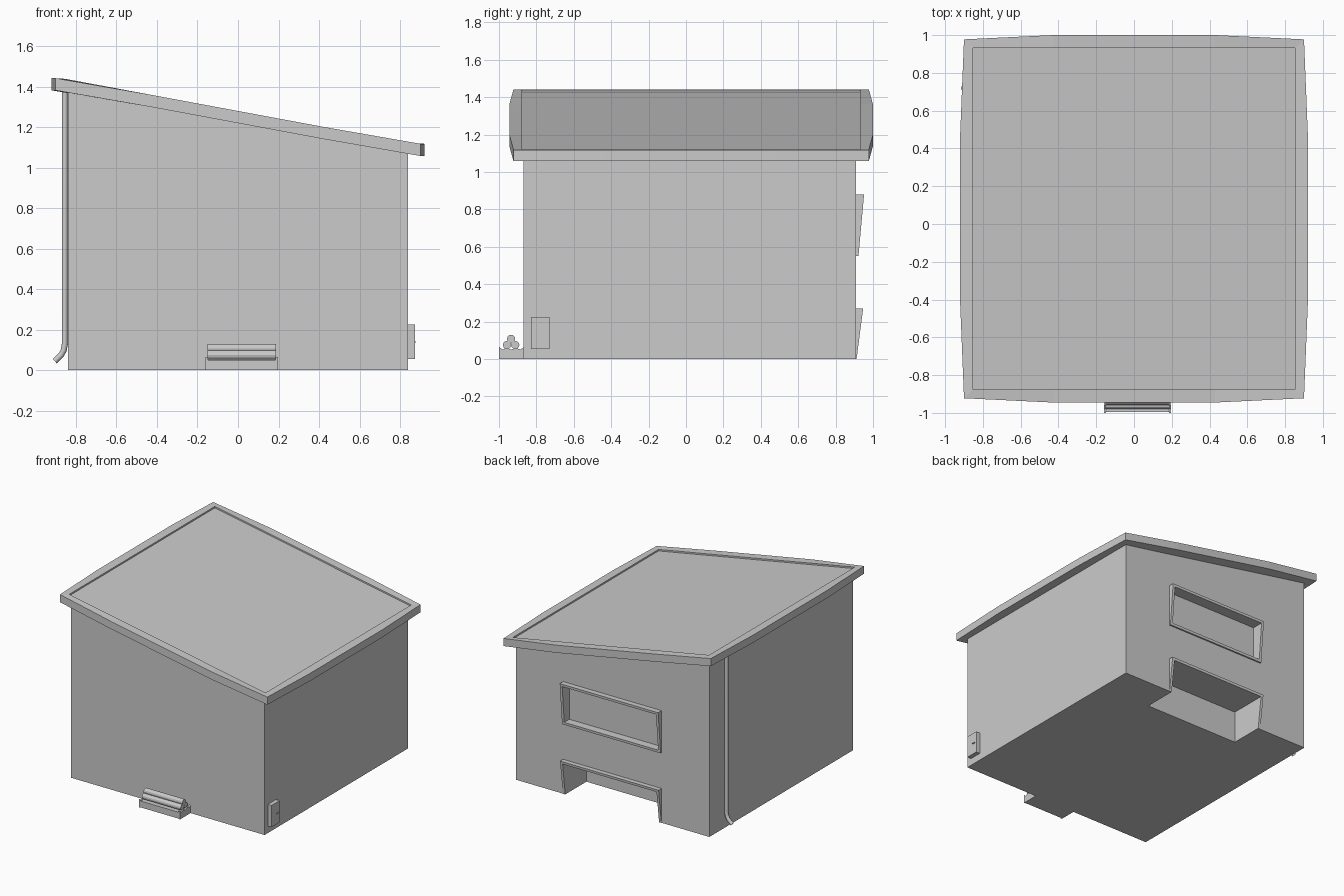
import bpy, bmesh, math
from mathutils import Vector

if "Cube" in bpy.data.objects:
    bpy.data.objects.remove(bpy.data.objects["Cube"])


def finish(name, bm):
    bmesh.ops.recalc_face_normals(bm, faces=bm.faces)
    me = bpy.data.meshes.new(name)
    bm.to_mesh(me)
    bm.free()
    ob = bpy.data.objects.new(name, me)
    bpy.context.collection.objects.link(ob)
    return ob


def prism(name, pts, axis, a, b):
    """Extrude a 2D profile along 'x' (pts are y,z) or 'y' (pts are x,z)."""
    bm = bmesh.new()
    at = (lambda p: (a, p[0], p[1])) if axis == 'x' else (lambda p: (p[0], a, p[1]))
    face = bm.faces.new([bm.verts.new(at(p)) for p in pts])
    out = bmesh.ops.extrude_face_region(bm, geom=[face])
    move = Vector((b - a, 0, 0)) if axis == 'x' else Vector((0, b - a, 0))
    bmesh.ops.translate(bm, vec=move, verts=[v for v in out['geom'] if isinstance(v, bmesh.types.BMVert)])
    return finish(name, bm)


def box(name, x0, x1, y0, y1, z0, z1):
    return prism(name, [(y0, z0), (y1, z0), (y1, z1), (y0, z1)], 'x', x0, x1)


def cut(target, cutter):
    mod = target.modifiers.new("cut", 'BOOLEAN')
    mod.operation, mod.solver, mod.object = 'DIFFERENCE', 'EXACT', cutter
    bpy.context.view_layer.objects.active = target
    bpy.ops.object.modifier_apply(modifier=mod.name)


# Shed walls with a sloping top
walls = prism("walls", [(-0.84, 0), (0.84, 0), (0.84, 1.07), (-0.84, 1.385)], 'y', -0.87, 0.91)

# Back openings with wedge-shaped surrounds: z range, front y at bottom and top, recess y
openings = [("window", 0.55, 0.88, 0.922, 0.952, 0.57, 0.86),
            ("hatch", 0.0, 0.27, 0.912, 0.947, -0.1, 0.65)]
for label, zb, zt, yb, yt, cut_z, depth in openings:
    frame = prism(label + "_frame", [(0.89, zb), (yb, zb), (yt, zt), (0.89, zt)], 'x', -0.425, 0.43)
    cutter = box(label + "_cutter", -0.405, 0.41, depth, 1.2, cut_z, zt - 0.02)
    cut(walls, cutter)
    cut(frame, cutter)
    bpy.data.objects.remove(cutter)


# Roof: bulging outline, raised rim and recessed panel
def outline(cx, cy, hx, hy):
    q = [(hx, -0.455), (hx, 0.455), (cx, cy), (0.43, hy), (-0.43, hy), (-cx, cy)]
    return q + [(-x, -y) for x, y in q]


def slope(x):
    return -0.186 * max(-0.87, min(0.87, x))


bm = bmesh.new()
outer = outline(0.90, 0.95, 0.92, 0.9725)
inner = outline(0.852, 0.903, 0.852, 0.903)
rings = []
for pts, z in [(outer, 1.22), (outer, 1.28), (inner, 1.28), (inner, 1.268)]:
    rings.append([bm.verts.new((x, y + 0.0275, z + slope(x))) for x, y in pts])
for lo, hi in zip(rings, rings[1:]):
    for i in range(12):
        j = (i + 1) % 12
        bm.faces.new((lo[i], lo[j], hi[j], hi[i]))
bm.faces.new(rings[0])
bm.faces.new(rings[-1])
finish("roof", bm)

# Downpipe on the left wall
curve = bpy.data.curves.new("downpipe", 'CURVE')
curve.dimensions = '3D'
curve.bevel_depth, curve.bevel_resolution, curve.use_fill_caps = 0.015, 2, True
path = [(-0.855, 1.39), (-0.855, 0.13), (-0.86, 0.1), (-0.873, 0.075), (-0.905, 0.045)]
spline = curve.splines.new('POLY')
spline.points.add(len(path) - 1)
for p, (x, z) in zip(spline.points, path):
    p.co = (x, 0.72, z, 1)
bpy.context.collection.objects.link(bpy.data.objects.new("downpipe", curve))

# Meter box with handle on the right wall
box("meter_box", 0.83, 0.873, -0.83, -0.73, 0.055, 0.225)
box("meter_handle", 0.87, 0.88, -0.77, -0.745, 0.137, 0.143)

# Log rack at the front: base, notched end plates, stacked logs
box("rack_base", -0.15, 0.19, -0.995, -0.865, 0, 0.05)
notched = [(-1, 0), (-0.865, 0), (-0.865, 0.065), (-0.885, 0.05), (-0.91, 0.06),
           (-0.935, 0.05), (-0.96, 0.06), (-0.98, 0.05), (-1, 0.065)]
for side, x in (("left", -0.16), ("right", 0.185)):
    prism("rack_end_" + side, notched, 'x', x, x + 0.012)
for i, (y, z) in enumerate([(-0.957, 0.075), (-0.913, 0.075), (-0.935, 0.108)]):
    ring = [(y + 0.022 * math.cos(math.tau * k / 12), z + 0.022 * math.sin(math.tau * k / 12)) for k in range(12)]
    prism(f"log_{i + 1}", ring, 'x', -0.15, 0.187)
